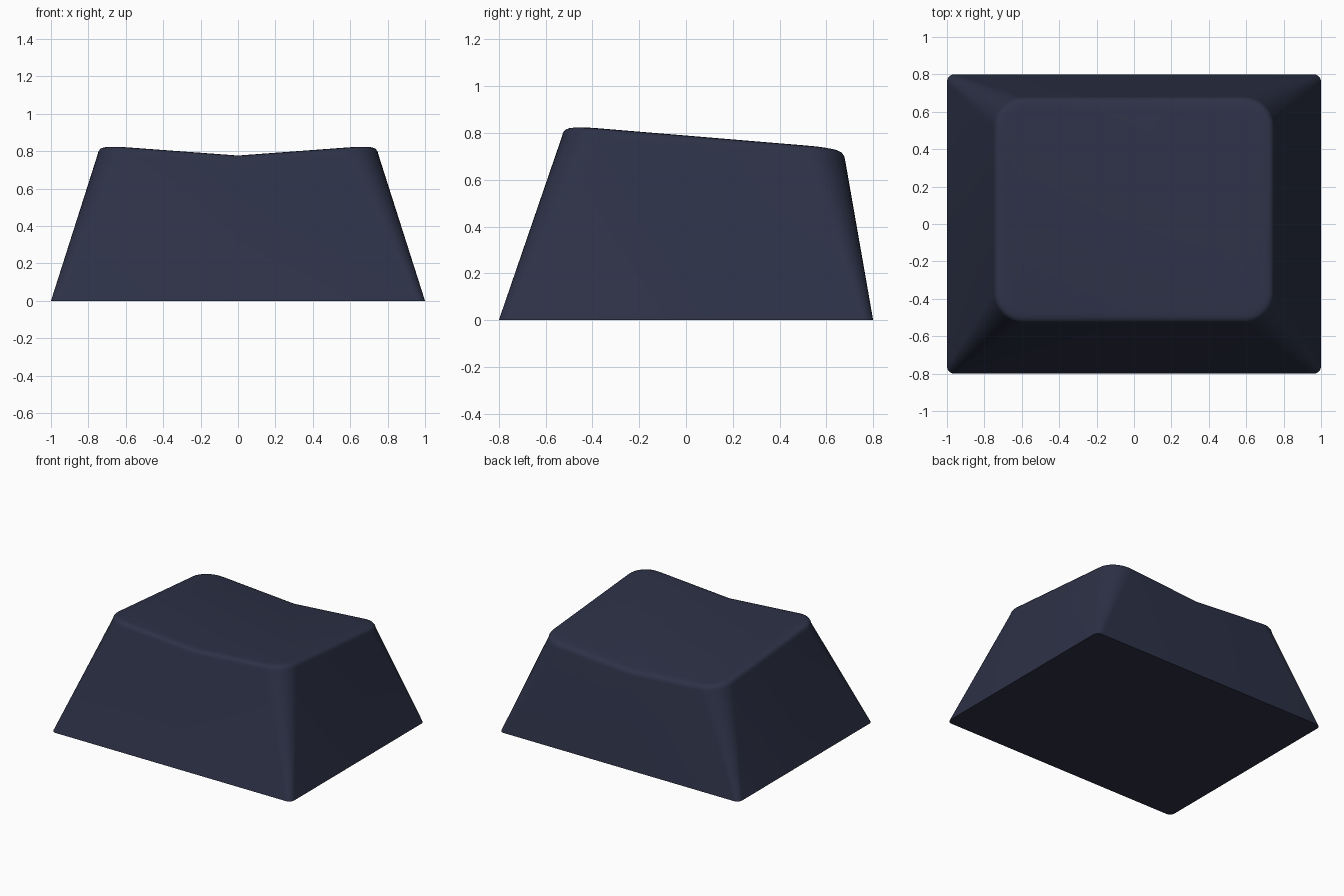
import bpy, bmesh, math

if "Cube" in bpy.data.objects:
    bpy.data.objects.remove(bpy.data.objects["Cube"])

N = 8  # segments per rounded corner


def outline(x0, x1, y0, y1, r):
    """Rounded rectangle with an extra point in the middle of each side."""
    cx, cy = (x0 + x1) / 2, (y0 + y1) / 2
    corners = [(x1 - r, y1 - r, 0), (x0 + r, y1 - r, 90),
               (x0 + r, y0 + r, 180), (x1 - r, y0 + r, 270)]
    mids = [(cx, y1), (x0, cy), (cx, y0), (x1, cy)]
    pts = []
    for (ax, ay, start), mid in zip(corners, mids):
        for i in range(N + 1):
            a = math.radians(start + 90 * i / N)
            pts.append((ax + r * math.cos(a), ay + r * math.sin(a)))
        pts.append(mid)
    return pts


def top_z(x, y):
    """Tilted top surface with a shallow V-shaped dish."""
    return 0.738 + 0.074 * abs(x) - 0.083 * y


bm = bmesh.new()

# Base ring, then rings rolling over the top rim: (inset, drop below top)
rings = [[bm.verts.new((x, y, 0)) for x, y in outline(-1, 1, -0.8, 0.8, 0.04)]]
for d, drop in [(0, 0.040), (0.004, 0.024), (0.014, 0.011), (0.03, 0.004), (0.06, 0)]:
    pts = outline(-0.75 + d, 0.75 - d, -0.53 + d, 0.68 - d, 0.16 - d)
    rings.append([bm.verts.new((x, y, top_z(x, y) - drop)) for x, y in pts])

# Side walls and rounded rim
for lo, hi in zip(rings, rings[1:]):
    n = len(lo)
    for i in range(n):
        j = (i + 1) % n
        bm.faces.new((lo[i], lo[j], hi[j], hi[i]))

# Flat underside, and the dished top in two halves
bm.faces.new(rings[0][::-1])
top = rings[-1]
back, front = N + 1, 3 * N + 5
bm.faces.new(top[back:front + 1])
bm.faces.new(top[front:] + top[:back + 1])
bmesh.ops.recalc_face_normals(bm, faces=bm.faces)

mesh = bpy.data.meshes.new("keycap")
bm.to_mesh(mesh)
bm.free()
keycap = bpy.data.objects.new("keycap", mesh)
bpy.context.collection.objects.link(keycap)

# Dark navy plastic
mat = bpy.data.materials.new("navy_plastic")
mat.diffuse_color = (0.026, 0.031, 0.062, 1)
mat.use_nodes = True
mat.node_tree.nodes["Principled BSDF"].inputs["Base Color"].default_value = mat.diffuse_color
mesh.materials.append(mat)

bpy.context.view_layer.objects.active = keycap
keycap.select_set(True)
bpy.ops.object.shade_smooth_by_angle(angle=math.radians(45))
